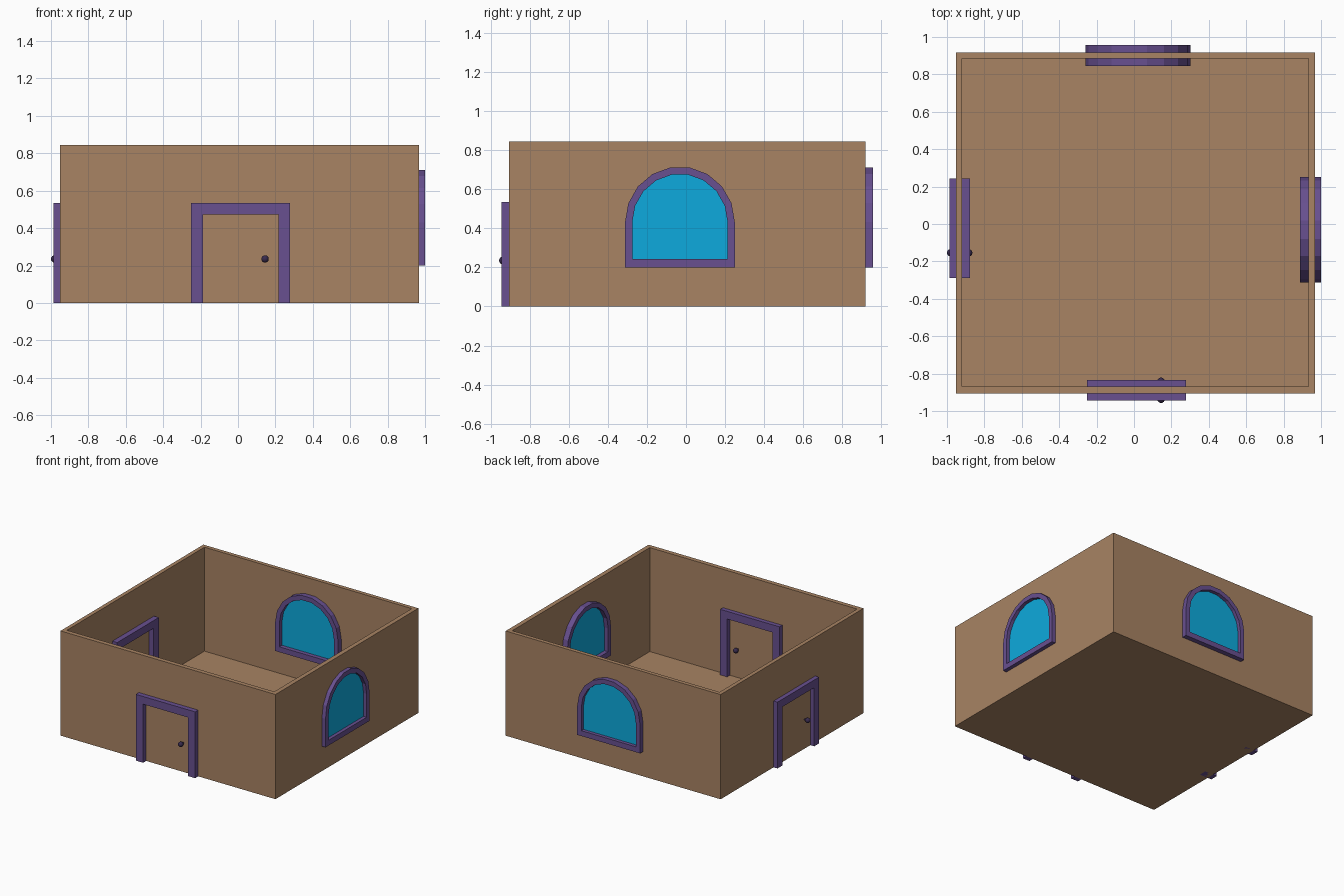
import bpy, bmesh
from math import sin, cos, pi, radians

if "Cube" in bpy.data.objects:
    bpy.data.objects.remove(bpy.data.objects["Cube"])


def material(name, rgb):
    m = bpy.data.materials.new(name)
    m.diffuse_color = (*rgb, 1)
    m.use_nodes = True
    m.node_tree.nodes["Principled BSDF"].inputs["Base Color"].default_value = m.diffuse_color
    return m


TAN = material("tan_plaster", (0.392, 0.227, 0.125))
PURPLE = material("purple_trim", (0.138, 0.080, 0.279))
BLUE = material("blue_glass", (0.004, 0.402, 0.723))
DARK = material("dark_knob", (0.04, 0.024, 0.075))


def finish(name, bm, mat, loc=(0, 0, 0), angle=0):
    bmesh.ops.recalc_face_normals(bm, faces=bm.faces)
    me = bpy.data.meshes.new(name)
    bm.to_mesh(me)
    bm.free()
    me.materials.append(mat)
    ob = bpy.data.objects.new(name, me)
    bpy.context.collection.objects.link(ob)
    ob.location = loc
    ob.rotation_euler.z = radians(angle)
    return ob


def frame(name, outer, inner, depth, closed, loc, angle):
    """Strip between two (x, z) outlines, given depth along y."""
    bm = bmesh.new()
    n = len(outer)
    rows = [[bm.verts.new((x, y, z)) for x, z in pts]
            for pts, y in ((outer, -depth / 2), (inner, -depth / 2),
                           (inner, depth / 2), (outer, depth / 2))]
    for i in range(n if closed else n - 1):
        j = (i + 1) % n
        for k in range(4):
            a, b = rows[k], rows[(k + 1) % 4]
            bm.faces.new((a[i], a[j], b[j], b[i]))
    if not closed:
        for i in (0, n - 1):
            bm.faces.new([r[i] for r in rows])
    return finish(name, bm, PURPLE, loc, angle)


def slab(name, pts, y0, y1, mat, loc, angle):
    bm = bmesh.new()
    f = bm.faces.new([bm.verts.new((x, y0, z)) for x, z in pts])
    ext = bmesh.ops.extrude_face_region(bm, geom=[f], use_keep_orig=True)
    for v in ext["geom"]:
        if isinstance(v, bmesh.types.BMVert):
            v.co.y = y1
    return finish(name, bm, mat, loc, angle)


def arch(r, bottom, spring, rise, segs=9):
    """Round-topped outline, starting at the lower left."""
    top = [(-r * cos(pi * i / segs), spring + rise * sin(pi * i / segs))
           for i in range(segs + 1)]
    return [(-r, bottom)] + top + [(r, bottom)]


# Open-topped room: outer box, rim, inner walls and floor
bm = bmesh.new()
out, inn = (-0.952, 0.968, -0.905, 0.918), (-0.92, 0.932, -0.869, 0.886)
loops = []
for (x0, x1, y0, y1), z in ((out, 0), (out, 0.845), (inn, 0.845), (inn, 0.006)):
    loops.append([bm.verts.new((x, y, z))
                  for x, y in ((x0, y0), (x1, y0), (x1, y1), (x0, y1))])
for a, b in zip(loops, loops[1:]):
    for i in range(4):
        j = (i + 1) % 4
        bm.faces.new((a[i], a[j], b[j], b[i]))
bm.faces.new(loops[0])
bm.faces.new(loops[-1])
finish("room_walls", bm, TAN)


# Doors: trim plus a knob on each side of the wall
def door(prefix, loc, angle):
    outer = [(-0.265, 0), (-0.265, 0.535), (0.265, 0.535), (0.265, 0)]
    inner = [(-0.2, 0), (-0.2, 0.473), (0.203, 0.473), (0.203, 0)]
    frame(prefix + "_door_frame", outer, inner, 0.11, False, loc, angle)
    bm = bmesh.new()
    for y in (-0.048, 0.048):
        s = bmesh.ops.create_uvsphere(bm, u_segments=16, v_segments=8, radius=0.02)
        bmesh.ops.translate(bm, verts=s["verts"], vec=(0.131, y, 0.235))
    for f in bm.faces:
        f.smooth = True
    finish(prefix + "_door_knobs", bm, DARK, loc, angle)
    stem = [(0.131 + 0.007 * cos(pi * i / 4), 0.235 + 0.007 * sin(pi * i / 4))
            for i in range(8)]
    slab(prefix + "_knob_stem", stem, -0.045, 0.045, DARK, loc, angle)


door("front", (0.0135, -0.889, 0), 0)
door("left", (-0.932, -0.023, 0), -90)


# Windows: arched trim around a pane
def window(prefix, loc, angle):
    outer = arch(0.281, 0.2, 0.431, 0.285)
    inner = arch(0.244, 0.243, 0.431, 0.247)
    frame(prefix + "_window_frame", outer, inner, 0.112, True, loc, angle)
    slab(prefix + "_window_glass", inner, -0.028, 0.022, BLUE, loc, angle)


window("right", (0.944, -0.031, 0), 90)
window("back", (0.021, 0.901, 0), 180)
